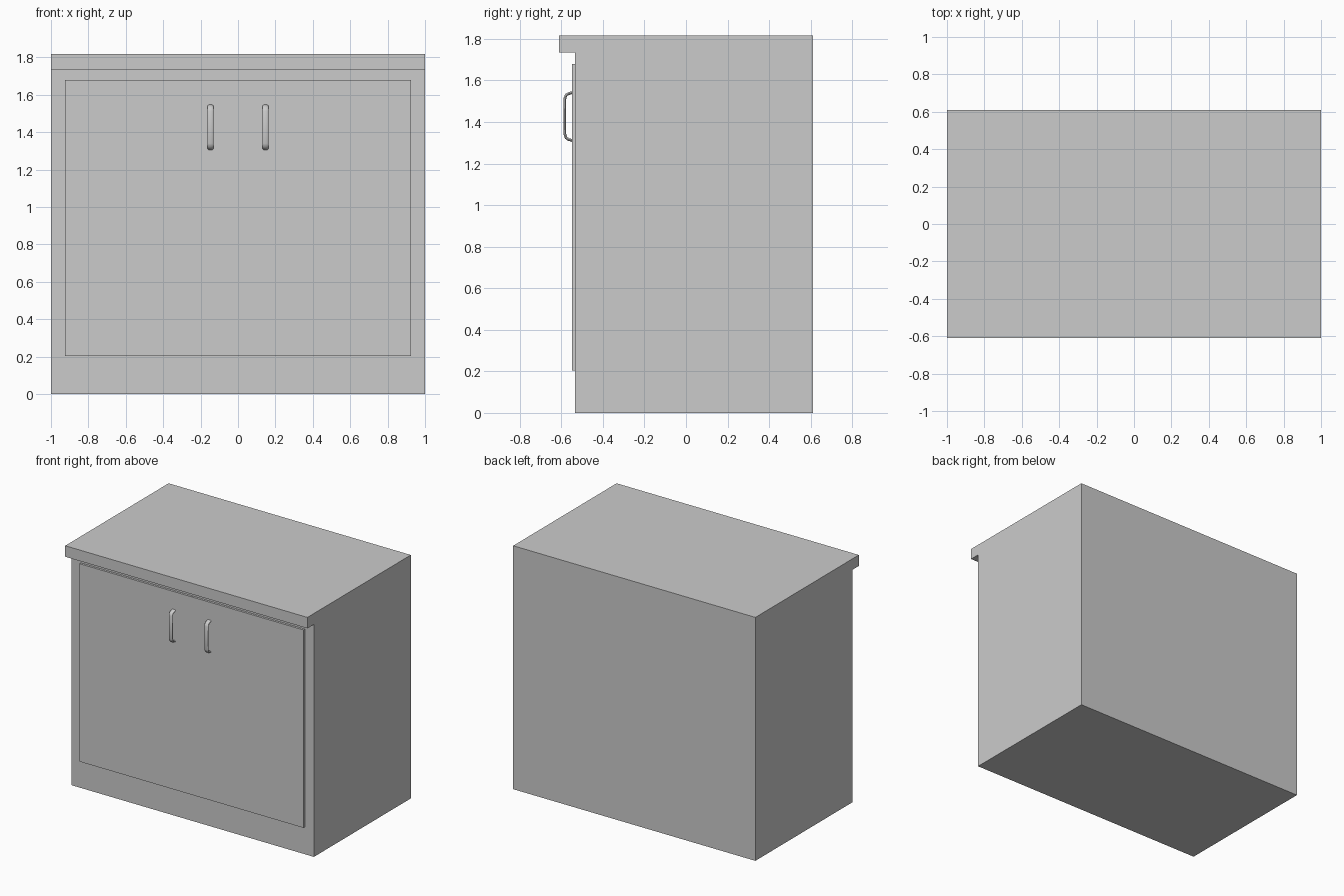
import bpy, bmesh
from mathutils import Vector

if "Cube" in bpy.data.objects:
    bpy.data.objects.remove(bpy.data.objects["Cube"])


def box(name, lo, hi):
    """Axis-aligned box between two corners."""
    lo, hi = Vector(lo), Vector(hi)
    bm = bmesh.new()
    bmesh.ops.create_cube(bm, size=1)
    bmesh.ops.scale(bm, vec=hi - lo, verts=bm.verts)
    bmesh.ops.translate(bm, vec=(lo + hi) / 2, verts=bm.verts)
    me = bpy.data.meshes.new(name)
    bm.to_mesh(me)
    bm.free()
    ob = bpy.data.objects.new(name, me)
    bpy.context.collection.objects.link(ob)
    return ob


def handle(name, x):
    """Flattened bar bent into a shallow bow, standing off the door."""
    path = [(-0.545, 1.542), (-0.566, 1.536), (-0.577, 1.530), (-0.583, 1.512),
            (-0.583, 1.341), (-0.577, 1.324), (-0.566, 1.316), (-0.545, 1.310)]
    cu = bpy.data.curves.new(name, 'CURVE')
    cu.dimensions = '3D'
    cu.bevel_depth = 0.007
    cu.bevel_resolution = 3
    cu.use_fill_caps = True
    sp = cu.splines.new('POLY')
    sp.points.add(len(path) - 1)
    for p, (y, z) in zip(sp.points, path):
        p.co = (0, y, z, 1)
    ob = bpy.data.objects.new(name, cu)
    bpy.context.collection.objects.link(ob)
    ob.location.x = x
    ob.scale.x = 2.35          # wider than it is thick
    return ob


# Carcass and overhanging worktop
box("cabinet_body", (-1, -0.533, 0), (1, 0.61, 1.735))
box("worktop", (-1, -0.61, 1.735), (1, 0.61, 1.817))

# Mirrored pair of doors with handles near the centre split
for side, s in (("left", -1), ("right", 1)):
    xs = sorted((s * 0.001, s * 0.925))
    box(side + "_door", (xs[0], -0.549, 0.203), (xs[1], -0.533, 1.68))
    handle(side + "_handle", s * 0.147)
